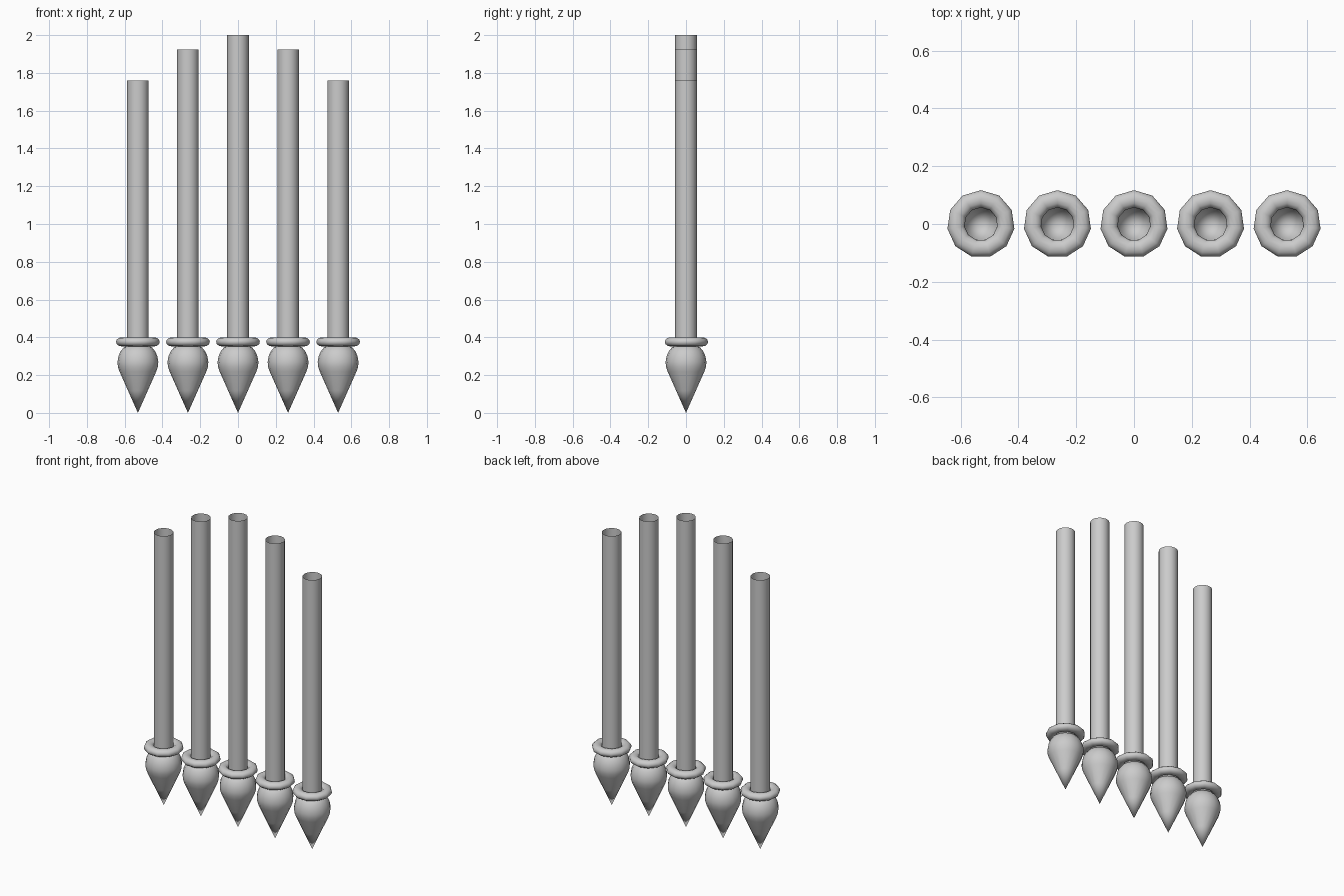
import bpy, bmesh, math

if "Cube" in bpy.data.objects:
    bpy.data.objects.remove(bpy.data.objects["Cube"])

def revolve(name, profile, sides, x, closed=False, start=math.pi / 2):
    """Spin an (r, z) profile around a vertical axis standing at x."""
    bm = bmesh.new()
    rings = []
    for r, z in profile:
        if r == 0:
            rings.append([bm.verts.new((0, 0, z))] * sides)
        else:
            angles = [start + 2 * math.pi * i / sides for i in range(sides)]
            rings.append([bm.verts.new((r * math.cos(a), r * math.sin(a), z)) for a in angles])
    pairs = list(zip(rings, rings[1:]))
    if closed:
        pairs.append((rings[-1], rings[0]))
    for lo, hi in pairs:
        for i in range(sides):
            j = (i + 1) % sides
            bm.faces.new(list(dict.fromkeys((lo[i], lo[j], hi[j], hi[i]))))
    bmesh.ops.recalc_face_normals(bm, faces=bm.faces)
    mesh = bpy.data.meshes.new(name)
    bm.to_mesh(mesh)
    bm.free()
    obj = bpy.data.objects.new(name, mesh)
    obj.location.x = x
    bpy.context.collection.objects.link(obj)
    for o in bpy.context.selected_objects:
        o.select_set(False)
    obj.select_set(True)
    bpy.context.view_layer.objects.active = obj
    bpy.ops.object.shade_smooth_by_angle(angle=math.radians(50))
    return obj

# Pointed bulb, narrowing to a neck under the collar
BULB = [(0, 0), (0.052, 0.117), (0.097, 0.218), (0.106, 0.245), (0.108, 0.27),
        (0.103, 0.3), (0.092, 0.325), (0.076, 0.345), (0.057, 0.355)]

# Rounded collar cross-section
COLLAR = [(0.087 + 0.030 * math.cos(t), 0.376 + 0.024 * math.sin(t))
          for t in (2 * math.pi * k / 12 for k in range(12))]

for i, top in enumerate((1.76, 1.925, 2.0, 1.925, 1.76)):
    x = (i - 2) * 0.265
    # Bulb and open-topped hollow shaft are one continuous skin
    revolve(f"spike_shaft_{i + 1}", BULB + [(0.057, top)], 16, x)
    revolve(f"collar_{i + 1}", COLLAR, 11, x, closed=True)
